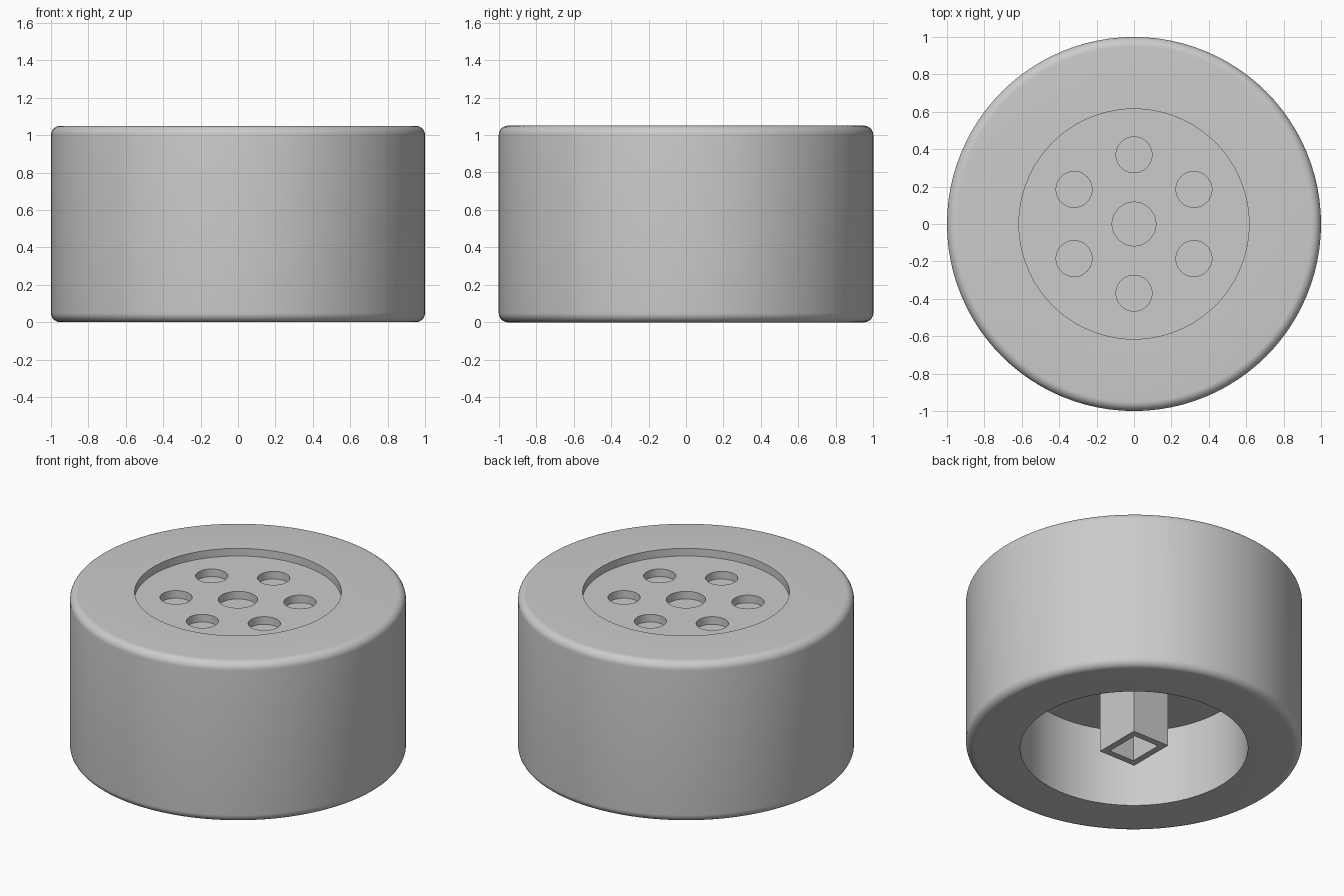
import bpy
import bmesh
from math import sin, cos, pi, radians
from mathutils import Vector

if "Cube" in bpy.data.objects:
    bpy.data.objects.remove(bpy.data.objects["Cube"], do_unlink=True)

HEIGHT, BEVEL = 1.05, 0.05
FLOOR, CEILING = 1.0, 0.51          # top recess floor, underside cavity ceiling
RECESS_R, CAVITY_R = 0.615, 0.678

grey = bpy.data.materials.new("plain grey")
grey.use_nodes = True
grey.diffuse_color = (0.6, 0.6, 0.6, 1)
grey.node_tree.nodes["Principled BSDF"].inputs["Base Color"].default_value = grey.diffuse_color


def make_object(name, bm):
    bmesh.ops.recalc_face_normals(bm, faces=bm.faces)
    mesh = bpy.data.meshes.new(name)
    bm.to_mesh(mesh)
    bm.free()
    mesh.materials.append(grey)
    obj = bpy.data.objects.new(name, mesh)
    bpy.context.collection.objects.link(obj)
    return obj


def rounded_corner(z, start):
    """Quarter circle on the outer edge, as (radius, height) points."""
    angles = [start + pi / 2 * i / 8 for i in range(9)]
    return [(1 - BEVEL + BEVEL * cos(a), z + BEVEL * sin(a)) for a in angles]


# Wheel body: a lathed section with a top recess and an open underside
profile = [(0, CEILING), (CAVITY_R, CEILING), (CAVITY_R, 0)]
profile += rounded_corner(BEVEL, -pi / 2) + rounded_corner(HEIGHT - BEVEL, 0)
profile += [(RECESS_R, HEIGHT), (RECESS_R, FLOOR), (0, FLOOR)]
bm = bmesh.new()
verts = [bm.verts.new((r, 0, z)) for r, z in profile]
edges = [bm.edges.new(pair) for pair in zip(verts, verts[1:])]
bmesh.ops.spin(bm, geom=verts + edges, cent=(0, 0, 0), axis=(0, 0, 1),
               angle=2 * pi, steps=96, use_merge=False)
bmesh.ops.remove_doubles(bm, verts=bm.verts, dist=1e-4)
body = make_object("wheel_body", bm)

# Blind round holes: one hub hole and a ring of six
holes = [(Vector((0, 0, FLOOR)), 0.117)]
for i in range(6):
    a = pi / 2 + i * pi / 3
    holes.append((Vector((0.37 * cos(a), 0.37 * sin(a), FLOOR)), 0.096))
bm = bmesh.new()
for centre, radius in holes:
    drill = bmesh.ops.create_cone(bm, cap_ends=True, segments=48,
                                  radius1=radius, radius2=radius, depth=0.1)
    bmesh.ops.translate(bm, verts=drill["verts"], vec=centre)
cutter = make_object("hole_cutter", bm)
cutter.hide_render = True

cut = body.modifiers.new("holes", "BOOLEAN")
cut.operation, cut.solver, cut.object = "DIFFERENCE", "EXACT", cutter
bpy.ops.object.select_all(action="DESELECT")
bpy.context.view_layer.objects.active = body
body.select_set(True)
bpy.ops.object.modifier_apply(modifier=cut.name)
bpy.data.objects.remove(cutter, do_unlink=True)
bpy.ops.object.shade_smooth_by_angle(angle=radians(30))

# Rectangular axle socket hanging in the underside cavity
top = CEILING + 0.01
bm = bmesh.new()
bmesh.ops.create_cube(bm, size=1)
bmesh.ops.scale(bm, vec=(0.266, 0.313, top), verts=bm.verts)
bmesh.ops.translate(bm, vec=(0, 0, top / 2), verts=bm.verts)
mouth = min(bm.faces, key=lambda f: f.calc_center_median().z)
bmesh.ops.inset_individual(bm, faces=[mouth], thickness=0.06)
inner = bmesh.ops.extrude_discrete_faces(bm, faces=[mouth])["faces"][0]
bmesh.ops.translate(bm, vec=(0, 0, CEILING - 0.01), verts=inner.verts)
make_object("axle_socket", bm)
